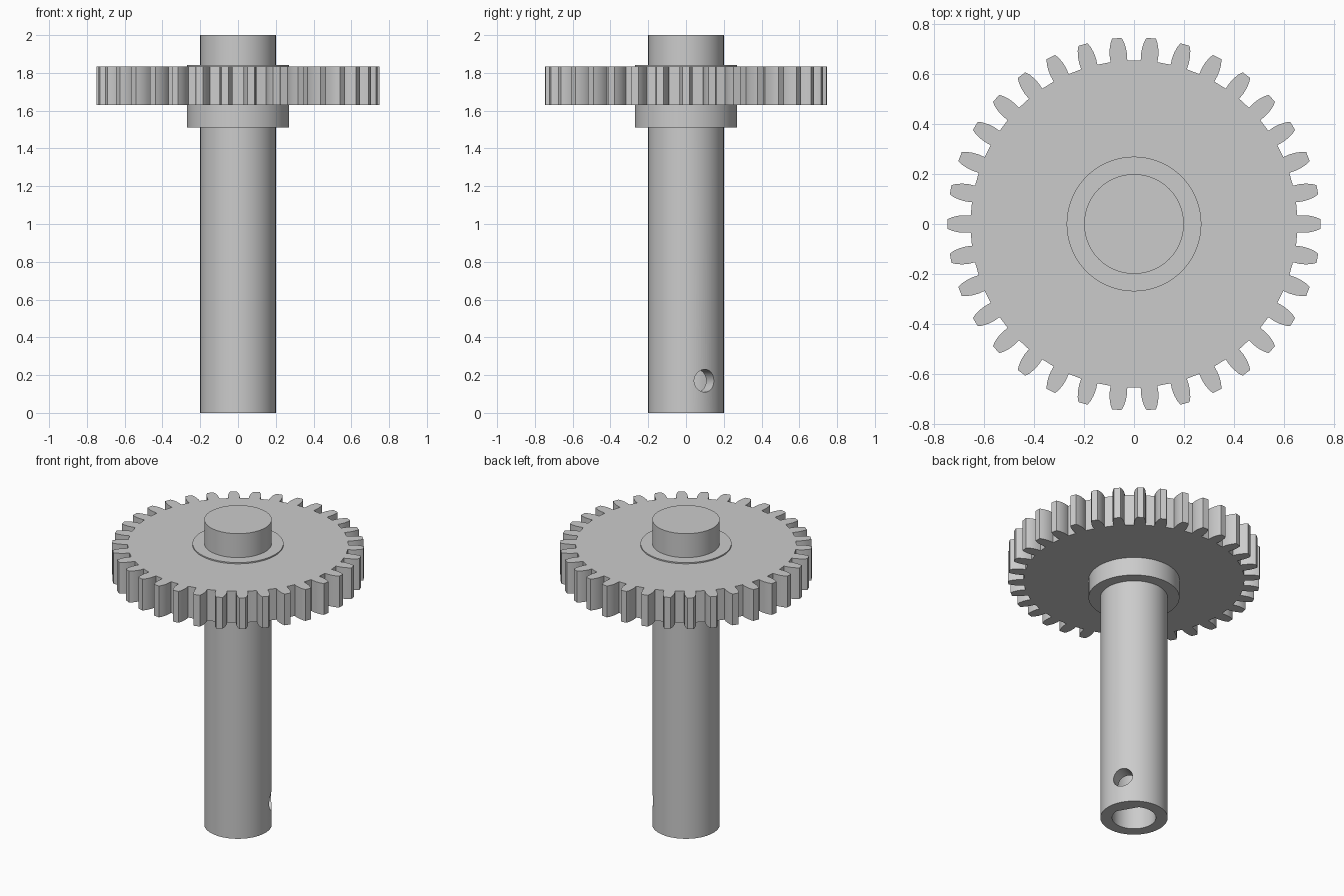
import bpy, bmesh
from math import sin, cos, tau, radians
from mathutils import Matrix, Vector

if "Cube" in bpy.data.objects:
    bpy.data.objects.remove(bpy.data.objects["Cube"])

grey = bpy.data.materials.new("plain grey")
grey.use_nodes = True
grey.diffuse_color = (0.6, 0.6, 0.6, 1)
grey.node_tree.nodes["Principled BSDF"].inputs["Base Color"].default_value = (0.6, 0.6, 0.6, 1)

SEGMENTS = 96
TEETH = 34
SCREW_ANGLE = Matrix.Rotation(radians(30), 4, "Z")


def circle(radius, z, flat=None):
    """Ring of points, optionally cut off by a flat on its +x side."""
    points = []
    for i in range(SEGMENTS):
        a = tau * i / SEGMENTS
        x = radius * cos(a)
        points.append(Vector((x if flat is None else min(x, flat), radius * sin(a), z)))
    return points


def loft(name, loops, closed=False):
    """Skin a stack of equal loops; cap the ends or close it into a ring."""
    bm = bmesh.new()
    rings = [[bm.verts.new(p) for p in loop] for loop in loops]
    n = len(rings[0])
    pairs = list(zip(rings, rings[1:]))
    if closed:
        pairs.append((rings[-1], rings[0]))
    else:
        bm.faces.new(rings[0])
        bm.faces.new(rings[-1])
    for low, high in pairs:
        for i in range(n):
            j = (i + 1) % n
            bm.faces.new((low[i], low[j], high[j], high[i]))
    bmesh.ops.recalc_face_normals(bm, faces=bm.faces)
    mesh = bpy.data.meshes.new(name)
    bm.to_mesh(mesh)
    bm.free()
    mesh.materials.append(grey)
    obj = bpy.data.objects.new(name, mesh)
    bpy.context.collection.objects.link(obj)
    return obj


def select(obj):
    bpy.ops.object.select_all(action="DESELECT")
    obj.select_set(True)
    bpy.context.view_layer.objects.active = obj


def cut(obj, cutter):
    cutter.hide_render = True
    mod = obj.modifiers.new("cut", "BOOLEAN")
    mod.operation = "DIFFERENCE"
    mod.solver = "EXACT"
    mod.object = cutter
    select(obj)
    bpy.ops.object.modifier_apply(modifier=mod.name)
    bpy.data.objects.remove(cutter)


# Shaft with its hub collar, turned from one profile
profile = [(0.2, 0), (0.2, 1.51), (0.27, 1.51), (0.27, 1.843), (0.2, 1.843), (0.2, 2)]
shaft = loft("shaft_and_hub", [circle(r, z) for r, z in profile])

# D-shaped blind bore in the foot, its flat facing the screw hole
bore = loft("bore_cutter", [circle(0.13, z, flat=0.11) for z in (-0.1, 0.5)])
bore.data.transform(SCREW_ANGLE)
cut(shaft, bore)

# Radial screw hole through one wall
hole = loft("screw_hole_cutter", [circle(0.06, z) for z in (0, 0.3)])
hole.data.transform(SCREW_ANGLE @ Matrix.Translation((0, 0, 0.17)) @ Matrix.Rotation(radians(90), 4, "Y"))
cut(shaft, hole)

# Gear outline: one curved tooth flank (radius, half width), mirrored and repeated
flank = [(0.655, 0.032), (0.68, 0.035), (0.705, 0.033), (0.73, 0.027), (0.748, 0.019)]
tooth = [(r, -w) for r, w in flank] + [(r, w) for r, w in reversed(flank)]
outline = []
for t in range(TEETH):
    turn = Matrix.Rotation(tau * t / TEETH, 3, "Z")
    outline += [turn @ Vector((r, w, 0)) for r, w in tooth]
    outline.append(turn @ Matrix.Rotation(tau / TEETH / 2, 3, "Z") @ Vector((0.655, 0, 0)))

# Gear ring seated on the hub
inner = [p.normalized() * 0.268 for p in outline]
bottom, top = Vector((0, 0, 1.63)), Vector((0, 0, 1.835))
gear = loft("gear_wheel", [[p + z for p in loop] for loop, z in
                           ((inner, bottom), (outline, bottom), (outline, top), (inner, top))], closed=True)

for obj in (shaft, gear):
    select(obj)
    bpy.ops.object.shade_smooth_by_angle(angle=radians(25))
